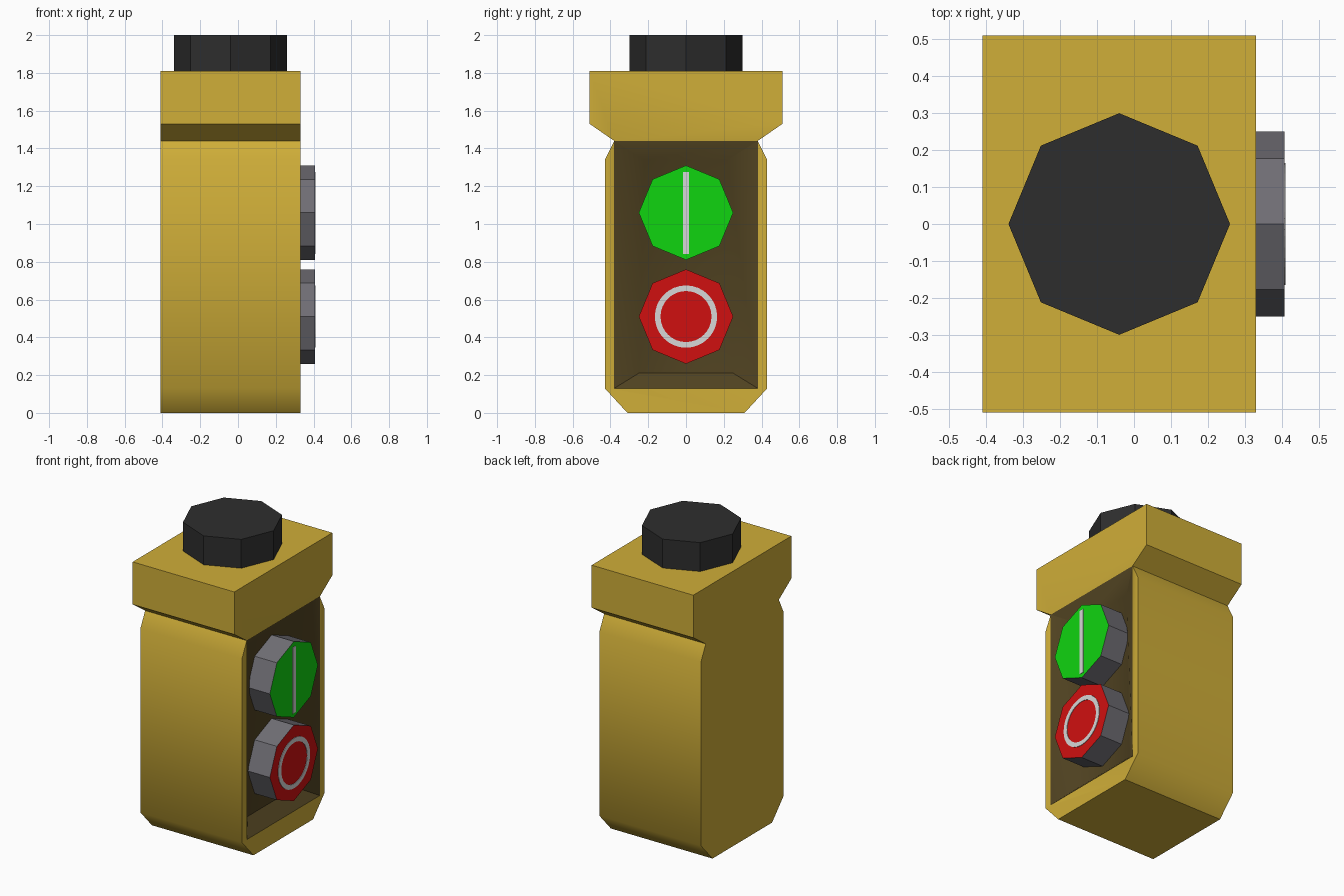
import bpy, bmesh, math

if "Cube" in bpy.data.objects:
    bpy.data.objects.remove(bpy.data.objects["Cube"])


def material(name, rgb):
    m = bpy.data.materials.new(name)
    m.diffuse_color = (*rgb, 1)
    m.use_nodes = True
    m.node_tree.nodes["Principled BSDF"].inputs["Base Color"].default_value = m.diffuse_color
    return m


YELLOW = material("yellow", (0.63, 0.425, 0.04))
BROWN = material("dark_brown", (0.085, 0.058, 0.016))
BLACK = material("black", (0.027, 0.027, 0.027))
GREY = material("grey", (0.16, 0.155, 0.175))
GREEN = material("green", (0.005, 0.66, 0.005))
RED = material("red", (0.63, 0.005, 0.005))
PALE = material("pale_grey", (0.68, 0.68, 0.68))


def finish(bm, name, mats, smooth=None):
    bmesh.ops.recalc_face_normals(bm, faces=bm.faces)
    me = bpy.data.meshes.new(name)
    bm.to_mesh(me)
    bm.free()
    for m in mats:
        me.materials.append(m)
    ob = bpy.data.objects.new(name, me)
    bpy.context.collection.objects.link(ob)
    if smooth:
        bpy.ops.object.select_all(action='DESELECT')
        ob.select_set(True)
        bpy.context.view_layer.objects.active = ob
        bpy.ops.object.shade_smooth_by_angle(angle=math.radians(smooth))
    return ob


def polygon(r, n, cu=0, cv=0):
    return [(cu + r * math.cos(2 * math.pi * i / n), cv + r * math.sin(2 * math.pi * i / n))
            for i in range(n)]


def prism(name, pts, a, b, axis, mats):
    """Extrude a 2D outline from a to b; the end at b takes the last material."""
    place = (lambda p, t: (t, *p)) if axis == 'x' else (lambda p, t: (*p, t))
    bm = bmesh.new()
    lo, hi = [[bm.verts.new(place(p, t)) for p in pts] for t in (a, b)]
    bm.faces.new(lo)
    bm.faces.new(hi).material_index = len(mats) - 1
    for i in range(len(pts)):
        j = (i + 1) % len(pts)
        bm.faces.new((lo[i], lo[j], hi[j], hi[i]))
    return finish(bm, name, mats)


# Housing: mirrored side profile pulled along x, with a recessed panel in the +x face
XB, XF, DEPTH = -0.41, 0.33, 0.085
half = [(0.31, 0), (0.43, 0.13), (0.43, 1.34), (0.38, 1.44), (0.51, 1.53), (0.51, 1.81)]
outline = half + [(-y, z) for y, z in reversed(half)]
bm = bmesh.new()
back = [bm.verts.new((XB, y, z)) for y, z in outline]
f = [bm.verts.new((XF, y, z)) for y, z in outline]
bm.faces.new(back)
for i in range(12):
    j = (i + 1) % 12
    bm.faces.new((back[i], back[j], f[j], f[i]))
low_r = bm.verts.new((XF, 0.38, 0.13))
low_l = bm.verts.new((XF, -0.38, 0.13))
bm.faces.new((f[3], f[4], f[5], f[6], f[7], f[8]))      # head front
bm.faces.new((low_r, f[1], f[2], f[3]))                 # side rims
bm.faces.new((f[8], f[9], f[10], low_l))
bm.faces.new((f[11], f[0], f[1], low_r, low_l, f[10]))  # bottom rim
rim = [low_l, low_r, f[3], f[8]]
floor = [bm.verts.new((XF - DEPTH, y, z))
         for y, z in [(-0.25, 0.21), (0.25, 0.21), (0.22, 1.34), (-0.22, 1.34)]]
panel = [bm.faces.new(floor)]
for i in range(4):
    j = (i + 1) % 4
    panel.append(bm.faces.new((rim[i], rim[j], floor[j], floor[i])))
for p in panel:
    p.material_index = 1
finish(bm, "housing", [YELLOW, BROWN], 45)

# Top cap
prism("top_cap", polygon(0.30, 8, -0.04, 0), 1.81, 2.0, 'z', [BLACK])

# Buttons with coloured front faces
FACE = 0.407
for name, z, col in (("start_button", 1.06, GREEN), ("stop_button", 0.51, RED)):
    prism(name, polygon(0.25, 8, 0, z), 0.235, FACE, 'x', [GREY, col])

# Painted bar on the upper button
prism("start_mark", [(-0.016, 0.84), (0.016, 0.84), (0.016, 1.275), (-0.016, 1.275)],
      FACE - 0.003, FACE + 0.003, 'x', [PALE])

# Painted ring on the lower button
bm = bmesh.new()
N = 32
loops = [[bm.verts.new((x, *p)) for p in polygon(r, N, 0, 0.51)]
         for r, x in ((0.165, FACE - 0.003), (0.165, FACE + 0.003),
                      (0.135, FACE + 0.003), (0.135, FACE - 0.003))]
for k in range(4):
    a, b = loops[k], loops[(k + 1) % 4]
    for i in range(N):
        j = (i + 1) % N
        bm.faces.new((a[i], a[j], b[j], b[i]))
finish(bm, "stop_mark", [PALE])
